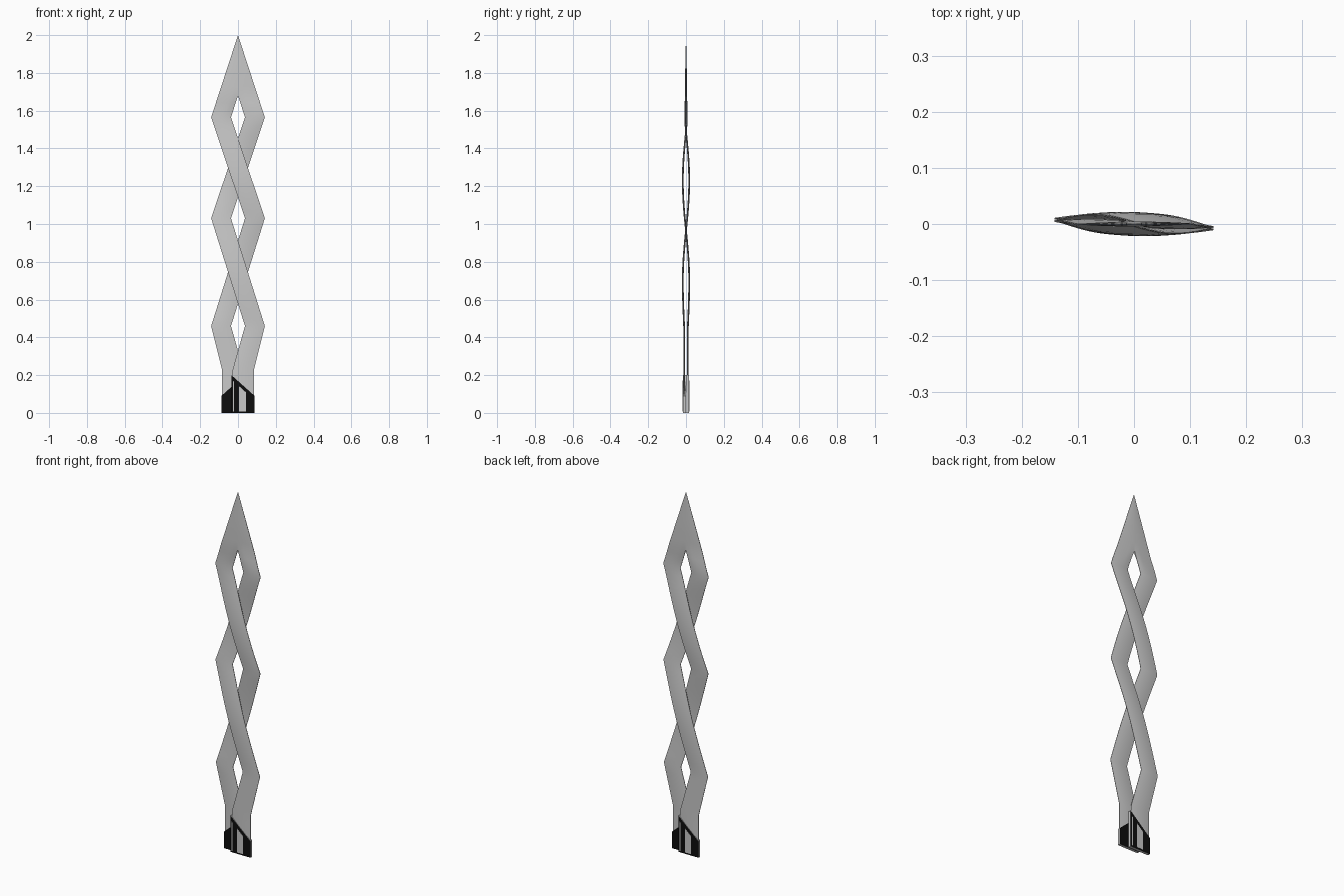
import bpy, bmesh, math

if "Cube" in bpy.data.objects:
    bpy.data.objects.remove(bpy.data.objects["Cube"])


def material(name, value):
    m = bpy.data.materials.new(name)
    m.diffuse_color = (value, value, value, 1)
    m.use_nodes = True
    m.node_tree.nodes["Principled BSDF"].inputs["Base Color"].default_value = m.diffuse_color
    return m


STEEL = material("light grey steel", 0.58)
BLACK = material("black grip", 0.004)


def finish(bm, name, mats, smooth=False):
    bmesh.ops.remove_doubles(bm, verts=bm.verts, dist=1e-5)
    bmesh.ops.recalc_face_normals(bm, faces=bm.faces)
    me = bpy.data.meshes.new(name)
    bm.to_mesh(me)
    bm.free()
    for m in mats:
        me.materials.append(m)
    ob = bpy.data.objects.new(name, me)
    bpy.context.collection.objects.link(ob)
    if smooth:
        bpy.ops.object.select_all(action='DESELECT')
        ob.select_set(True)
        bpy.context.view_layer.objects.active = ob
        bpy.ops.object.shade_smooth_by_angle(angle=math.radians(30))
    return ob


def interp(keys, z):
    for (z0, a), (z1, b) in zip(keys, keys[1:]):
        if z <= z1:
            return a + (b - a) * (z - z0) / (z1 - z0)
    return keys[-1][1]


# Blade strand edges, as (height, x)
OUTER = [(.01, .085), (.23, .085), (.46, .142), (1.03, -.037), (1.565, .142), (2, 0)]
INNER = [(.01, -.028), (.23, -.028), (.46, .037), (1.03, -.142), (1.565, .037), (1.68, 0), (2, 0)]


def weave(z):
    """Depth of the strand, which passes in front and then behind."""
    if z < .46:
        return -.010
    if z < .70:
        return -.010 - .007 * math.sin((z - .46) / .24 * math.pi / 2)
    if z < .965:
        return -.017 * math.cos((z - .70) / .265 * math.pi / 2)
    if z < 1.49:
        return .017 * math.sin((z - .965) / .525 * math.pi)
    if z < 1.68:
        return -.005 * math.sin((z - 1.49) / .19 * math.pi)
    return 0


def strand(name, side):
    bm = bmesh.new()
    keys = sorted({z for z, _ in OUTER + INNER})
    heights = []
    for a, b in zip(keys, keys[1:]):
        n = max(1, round((b - a) / .045))
        heights += [a + (b - a) * i / n for i in range(n)]
    heights.append(2)
    us = [i / 6 for i in range(7)]
    rows = []
    for z in heights:
        xi, xo, y = interp(INNER, z), interp(OUTER, z), weave(z)
        # The thick ridge moves to the centre line in the point
        peak = interp([(0, .5), (1.565, .5), (1.68, 0), (2, 0)], z)
        fade = interp([(0, 1), (1.8, 1), (2, 0)], z)
        front, back = [], []
        for u in us:
            span = (1 - peak) if u >= peak else peak
            t = (.001 + .0035 * (1 - ((u - peak) / span) ** 2)) * fade
            x = xi + (xo - xi) * u
            front.append(bm.verts.new((side * x, side * (y - t), z)))
            back.append(bm.verts.new((side * x, side * (y + t), z)))
        rows.append(front + back[::-1])
    n = len(rows[0])
    for r0, r1 in zip(rows, rows[1:]):
        for i in range(n):
            j = (i + 1) % n
            bm.faces.new((r0[i], r0[j], r1[j], r1[i]))
    bm.faces.new(rows[0])
    return finish(bm, name, [STEEL], True)


def prism(name, profile, y0, y1, side, mats, dark_faces=False):
    """Extrude an x-z outline in depth; side -1 turns it half a turn about z."""
    bm = bmesh.new()
    a = [bm.verts.new((side * x, side * y0, z)) for x, z in profile]
    b = [bm.verts.new((side * x, side * y1, z)) for x, z in profile]
    bm.faces.new(a)
    bm.faces.new(b)
    for i in range(len(a)):
        j = (i + 1) % len(a)
        bm.faces.new((a[i], a[j], b[j], b[i]))
    bm.normal_update()
    for f in bm.faces:
        f.material_index = int(dark_faces and abs(f.normal.y) > .9)
    return finish(bm, name, mats)


def slope(x, drop):
    return .2 - .9 * (x + .035) - drop


for label, side in (("front", 1), ("back", -1)):
    strand(label + "_blade_strand", side)
    # Slanted socket half with black broad faces and steel rim
    prism(label + "_socket",
          [(-.035, 0), (.088, 0), (.088, .09), (-.035, .2)],
          -.0165, -.001, side, [STEEL, BLACK], True)
    # Steel inlays on the socket face
    for part, x0, x1 in (("wide", .006, .042), ("narrow", -.027, -.022)):
        prism(f"{label}_{part}_inlay",
              [(x0, .008), (x1, .008), (x1, slope(x1, .022)), (x0, slope(x0, .022))],
              -.0175, -.016, side, [STEEL])
